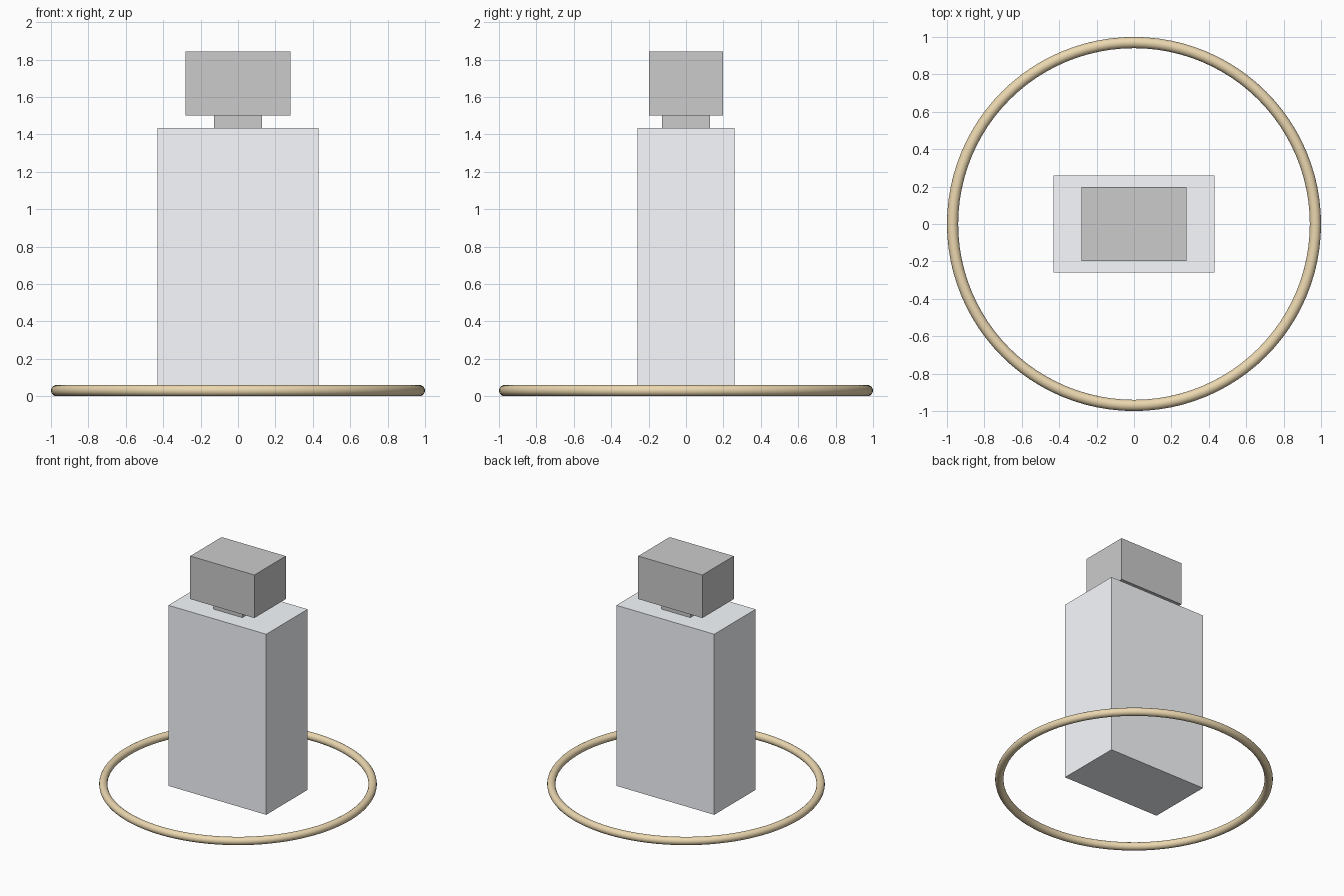
import bpy

if "Cube" in bpy.data.objects:
    bpy.data.objects.remove(bpy.data.objects["Cube"])


def material(name, rgb):
    m = bpy.data.materials.new(name)
    m.diffuse_color = (*rgb, 1)
    m.use_nodes = True
    m.node_tree.nodes["Principled BSDF"].inputs["Base Color"].default_value = m.diffuse_color
    return m


def box(name, width, depth, z0, z1, mat=None):
    bpy.ops.mesh.primitive_cube_add(size=1, location=(0, 0, (z0 + z1) / 2))
    ob = bpy.context.object
    ob.name = name
    ob.scale = (width, depth, z1 - z0)
    bpy.ops.object.transform_apply(location=False, rotation=False, scale=True)
    if mat:
        ob.data.materials.append(mat)
    return ob


glass = material("pale_glass", (0.94, 0.965, 1.0))
gold = material("gold", (0.83, 0.68, 0.43))

# Bottle: body, neck and cap
box("bottle_body", 0.86, 0.52, 0.0, 1.435, glass)
box("bottle_neck", 0.254, 0.254, 1.435, 1.50)
box("bottle_cap", 0.564, 0.394, 1.50, 1.842)

# Ring lying around the base
bpy.ops.mesh.primitive_torus_add(major_radius=0.97, minor_radius=0.03,
                                 major_segments=96, minor_segments=16,
                                 location=(0, 0, 0.03))
ring = bpy.context.object
ring.name = "base_ring"
ring.data.materials.append(gold)
bpy.ops.object.shade_smooth()
